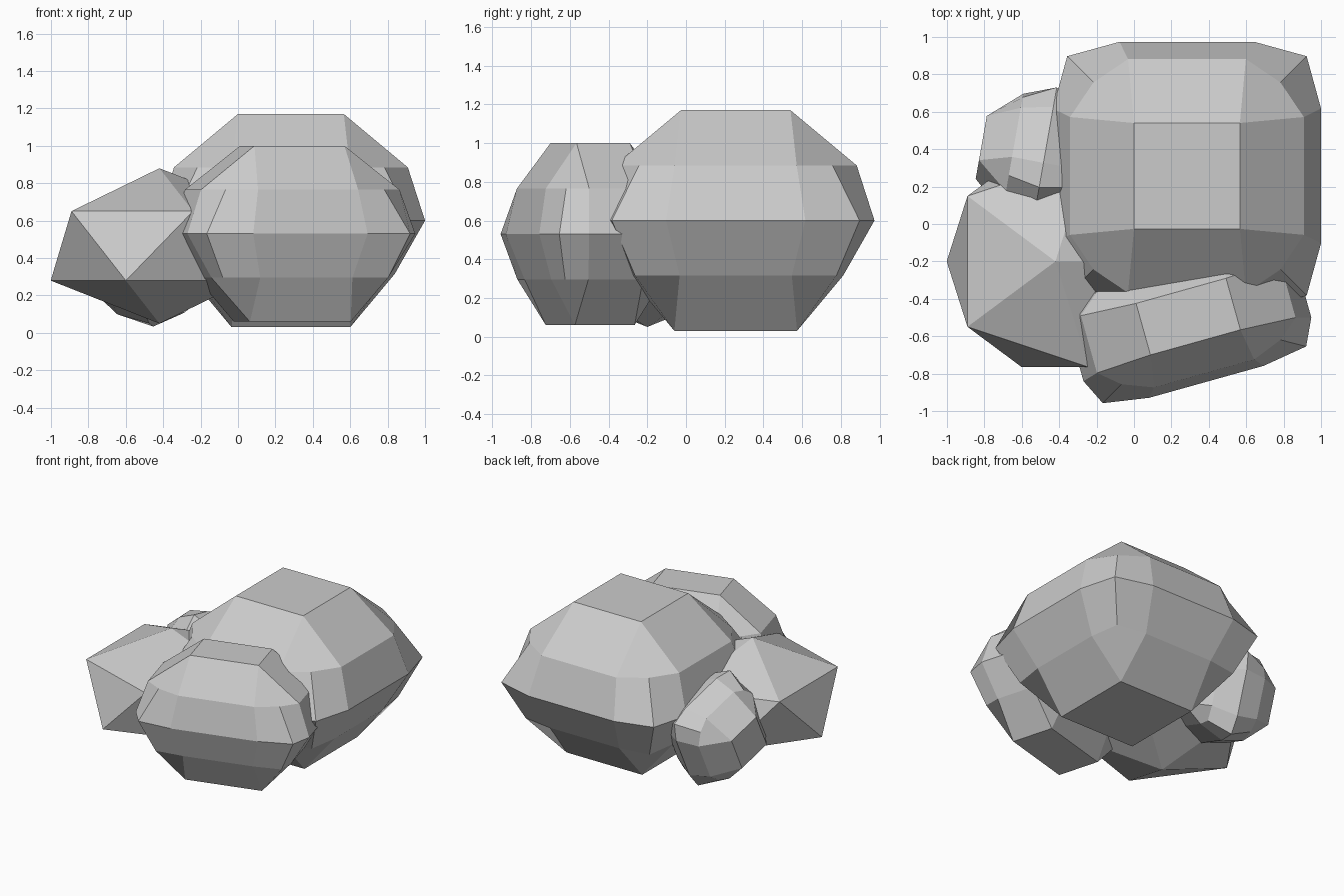
import bpy, bmesh
from math import radians
from mathutils import Matrix, Vector

cube = bpy.data.objects.get("Cube")
if cube:
    bpy.data.objects.remove(cube)

# Stone colour
stone = bpy.data.materials.new("grey_stone")
stone.use_nodes = True
grey = (0.6, 0.6, 0.6, 1)
stone.diffuse_color = grey
stone.node_tree.nodes["Principled BSDF"].inputs["Base Color"].default_value = grey


def finish(bm, name, matrix):
    bmesh.ops.transform(bm, matrix=matrix, verts=bm.verts)
    bmesh.ops.recalc_face_normals(bm, faces=bm.faces)
    mesh = bpy.data.meshes.new(name)
    bm.to_mesh(mesh)
    bm.free()
    mesh.materials.append(stone)
    obj = bpy.data.objects.new(name, mesh)
    bpy.context.collection.objects.link(obj)


def ring(bm, points, z):
    """Repeat the points of one quadrant four times around z."""
    return [bm.verts.new(Matrix.Rotation(radians(90 * k), 3, 'Z') @ Vector((x, y, z)))
            for k in range(4) for x, y in points]


def boulder(name, location, scale, rotation):
    """Chiselled block: square caps and three rounded-square rings."""
    bm = bmesh.new()
    # height, half-width, half-length of the flat side, corner
    levels = [(-0.285, 0.555, 0.29, 0.52), (0, 0.717, 0.36, 0.64), (0.285, 0.625, 0.315, 0.5)]
    rings = [ring(bm, [(w, m), (c, c), (m, w)], z) for z, w, m, c in levels]
    for low, high in zip(rings, rings[1:]):
        for i in range(12):
            j = (i + 1) % 12
            bm.faces.new((low[i], low[j], high[j], high[i]))
    for z, half, edge in ((-0.57, 0.317, rings[0]), (0.57, 0.283, rings[-1])):
        cap = ring(bm, [(half, half)], z)
        bm.faces.new(cap)
        for k in range(4):
            a, b, c = edge[3 * k:3 * k + 3]
            nxt = (k + 1) % 4
            bm.faces.new((cap[k], a, b, c))
            bm.faces.new((cap[k], c, edge[3 * nxt], cap[nxt]))
    finish(bm, name, Matrix.Translation(location) @ rotation @ Matrix.Diagonal((*scale, 1)))


# Large and front boulders
boulder("large_boulder", (0.283, 0.257, 0.6), (1, 1, 1), Matrix.Identity(4))
boulder("front_boulder", (0.29, -0.495, 0.53), (0.882, 0.505, 0.825),
        Matrix.Rotation(radians(15.6), 4, 'Z'))

# Small boulder lying on its side
tilt = (Matrix.Rotation(radians(-10), 4, 'Z') @ Matrix.Rotation(radians(-23), 4, 'X')
        @ Matrix.Rotation(radians(-90), 4, 'Y'))
boulder("small_boulder", (-0.48, 0.35, 0.42), (0.46, 0.46, 0.6), tilt)

# Sharp faceted rock
bm = bmesh.new()
bmesh.ops.create_icosphere(bm, subdivisions=1, radius=1)
finish(bm, "faceted_rock", Matrix.Translation((-0.42, -0.2, 0.465))
       @ Matrix.Diagonal((0.65, 0.665, 0.415, 1)))
